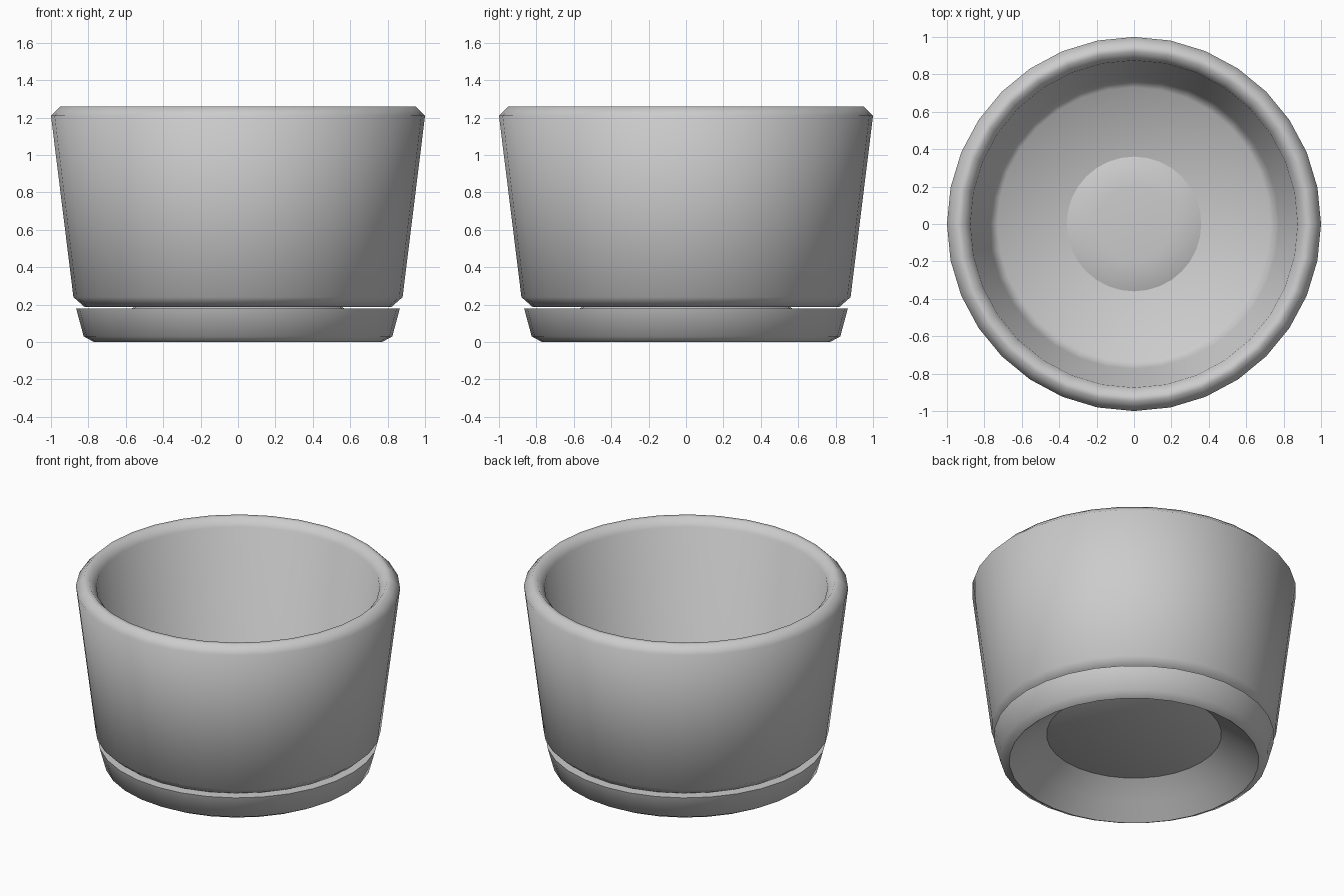
import bpy
import bmesh
from math import pi, radians, sin, cos

SIDES = 32

if "Cube" in bpy.data.objects:
    bpy.data.objects.remove(bpy.data.objects["Cube"], do_unlink=True)

grey = bpy.data.materials.new("stone grey")
grey.use_nodes = True
color = (0.6, 0.6, 0.6, 1)
grey.diffuse_color = color
grey.node_tree.nodes["Principled BSDF"].inputs["Base Color"].default_value = color


def lathe(name, profile):
    """Revolve a list of (radius, height) points; radius 0 closes to a pole."""
    bm = bmesh.new()
    rings = []
    for r, z in profile:
        if r == 0:
            rings.append([bm.verts.new((0, 0, z))] * SIDES)
        else:
            angles = [2 * pi * i / SIDES for i in range(SIDES)]
            rings.append([bm.verts.new((r * cos(a), r * sin(a), z)) for a in angles])
    for low, high in zip(rings, rings[1:]):
        for i in range(SIDES):
            j = (i + 1) % SIDES
            corners = dict.fromkeys((low[i], low[j], high[j], high[i]))
            bm.faces.new(list(corners))
    bmesh.ops.recalc_face_normals(bm, faces=bm.faces)
    mesh = bpy.data.meshes.new(name)
    bm.to_mesh(mesh)
    bm.free()
    mesh.materials.append(grey)
    obj = bpy.data.objects.new(name, mesh)
    bpy.context.collection.objects.link(obj)
    bpy.ops.object.select_all(action="DESELECT")
    obj.select_set(True)
    bpy.context.view_layer.objects.active = obj
    bpy.ops.object.shade_smooth_by_angle(angle=radians(60))
    return obj


# Tapered pot with rounded rim, thick wall and flat floor
lathe("pot", [
    (0, 0.187), (0.82, 0.187), (0.88, 0.24), (1.0, 1.21), (0.95, 1.26),
    (0.92, 1.26), (0.875, 1.21), (0.775, 0.36), (0.73, 0.31), (0, 0.31),
])

# Saucer with a hollow underside and a raised centre that meets the pot floor
lathe("saucer", [
    (0, 0.325), (0.2, 0.322), (0.36, 0.31), (0.54, 0.2), (0.66, 0.11),
    (0.77, 0.08), (0.80, 0.178), (0.865, 0.178), (0.825, 0.03), (0.77, 0),
    (0.66, 0.09), (0.54, 0.187), (0.36, 0.29), (0.2, 0.302), (0, 0.305),
])
